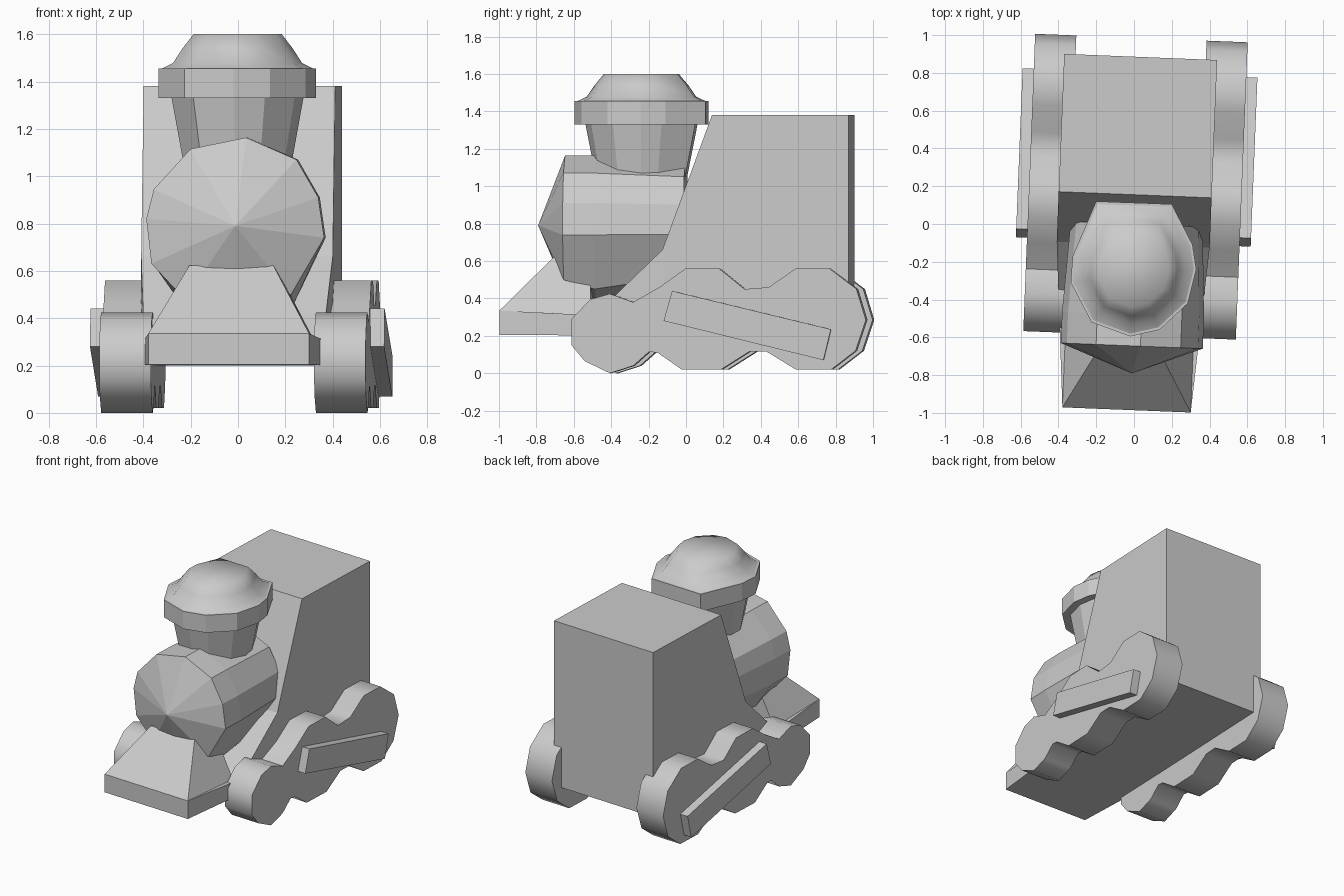
import bpy, bmesh, math

if "Cube" in bpy.data.objects:
    bpy.data.objects.remove(bpy.data.objects["Cube"])

YAW = -0.04  # the whole body sits slightly turned


def loft(name, rings, yaw=YAW, smooth=None, mirror=False):
    """Skin equal-length rings of points and cap both ends."""
    bm = bmesh.new()
    vs = [[bm.verts.new(p) for p in ring] for ring in rings]
    n = len(vs[0])
    for a, b in zip(vs, vs[1:]):
        for i in range(n):
            j = (i + 1) % n
            bm.faces.new((a[i], a[j], b[j], b[i]))
    bm.faces.new(vs[0])
    bm.faces.new(vs[-1])
    bmesh.ops.remove_doubles(bm, verts=bm.verts, dist=1e-4)
    bmesh.ops.recalc_face_normals(bm, faces=bm.faces)
    me = bpy.data.meshes.new(name)
    bm.to_mesh(me)
    bm.free()
    if smooth:
        me.shade_smooth()
        me.set_sharp_from_angle(angle=math.radians(smooth))
    ob = bpy.data.objects.new(name, me)
    ob.rotation_euler.z = yaw
    bpy.context.collection.objects.link(ob)
    if mirror:
        ob.modifiers.new("Mirror", 'MIRROR')
    return ob


def side_prism(name, profile, x0, x1, **kw):
    """Extrude a (y, z) side profile across x; x0 and x1 are functions of y."""
    return loft(name, [[(f(y), y, z) for y, z in profile] for f in (x0, x1)], **kw)


# Cab with raked front
side_prism("cab", [(-0.11, 0.2), (-0.11, 0.66), (0.155, 1.38), (0.885, 1.38), (0.885, 0.2)],
           lambda y: -0.405, lambda y: 0.405)

# Tapered front frame with sloping deck
half = lambda y: 0.34 + (y + 0.985) * 0.065 / 0.875
side_prism("front_frame", [(-0.985, 0.205), (-0.985, 0.335), (-0.48, 0.31), (-0.36, 0.42),
                           (-0.11, 0.66), (-0.11, 0.2)],
           lambda y: -half(y), half)

# Wedge plow on the front of the frame
rect = lambda hx, y0, y1, z0, z1: [(-hx, y0, z0), (hx, y0, z0), (hx, y1, z1), (-hx, y1, z1)]
loft("plow", [rect(0.34, -0.985, -0.5, 0.335, 0.31), rect(0.178, -0.7, -0.5, 0.622, 0.622)])

# Boiler barrel with conical nose
barrel = [(0.06, 1.163), (0.273, 1.07), (0.365, 0.91), (0.39, 0.74), (0.25, 0.5), (0.02, 0.45),
          (-0.2, 0.48), (-0.34, 0.63), (-0.362, 0.82), (-0.33, 0.945), (-0.175, 1.115)]


def barrel_ring(y, s, drop=0.0):
    return [(0.02 + (x - 0.02) * s, y, 0.79 + (z - 0.79) * s - (drop if z < 0.6 else 0))
            for x, z in barrel]


loft("boiler", [barrel_ring(-0.645, 1), barrel_ring(-0.48, 1, 0.05), barrel_ring(0.0, 0.93)])
loft("boiler_nose", [barrel_ring(-0.79, 0.004), barrel_ring(-0.645, 1)])

# Chimney: funnel, rim and domed cap share one ten-sided outline
outline = [(0.2, 0.345), (0.31, 0.13), (0.33, 0.0), (0.285, -0.18), (0.135, -0.32),
           (-0.02, -0.355), (-0.225, -0.28), (-0.335, -0.07), (-0.325, 0.07), (-0.2, 0.36)]


def chimney_ring(s, z):
    return [(x * s, -0.24 + y * s, z) for x, y in outline]


loft("chimney_funnel", [chimney_ring(s, z) for s, z in ((0.64, 0.97), (0.84, 1.335))], yaw=0)
loft("chimney_rim", [chimney_ring(1, 1.33), chimney_ring(1, 1.455)], yaw=0)
loft("chimney_cap", [chimney_ring(s, z) for s, z in
                     ((0.99, 1.45), (0.82, 1.478), (0.7, 1.54), (0.56, 1.6))],
     yaw=0, smooth=65)

# Fused bank of three wheels on each side
wheels = [(-0.59, 0.29), (-0.49, 0.395), (-0.385, 0.425), (-0.26, 0.38), (-0.12, 0.46),
          (0.02, 0.56), (0.2, 0.56), (0.335, 0.45), (0.465, 0.46), (0.61, 0.56), (0.79, 0.56),
          (0.935, 0.45), (0.985, 0.285), (0.93, 0.12), (0.8, 0.02), (0.61, 0.02), (0.455, 0.115),
          (0.36, 0.115), (0.21, 0.02), (0.0, 0.02), (-0.13, 0.11), (-0.175, 0.115),
          (-0.26, 0.04), (-0.385, 0.0), (-0.52, 0.065), (-0.59, 0.15)]
side_prism("wheel_bank", wheels, lambda y: 0.345, lambda y: 0.563, smooth=48, mirror=True)

# Slanted connecting rods
side_prism("side_rod", [(-0.05, 0.44), (0.8, 0.235), (0.76, 0.07), (-0.095, 0.28)],
           lambda y: 0.55, lambda y: 0.622, mirror=True)
